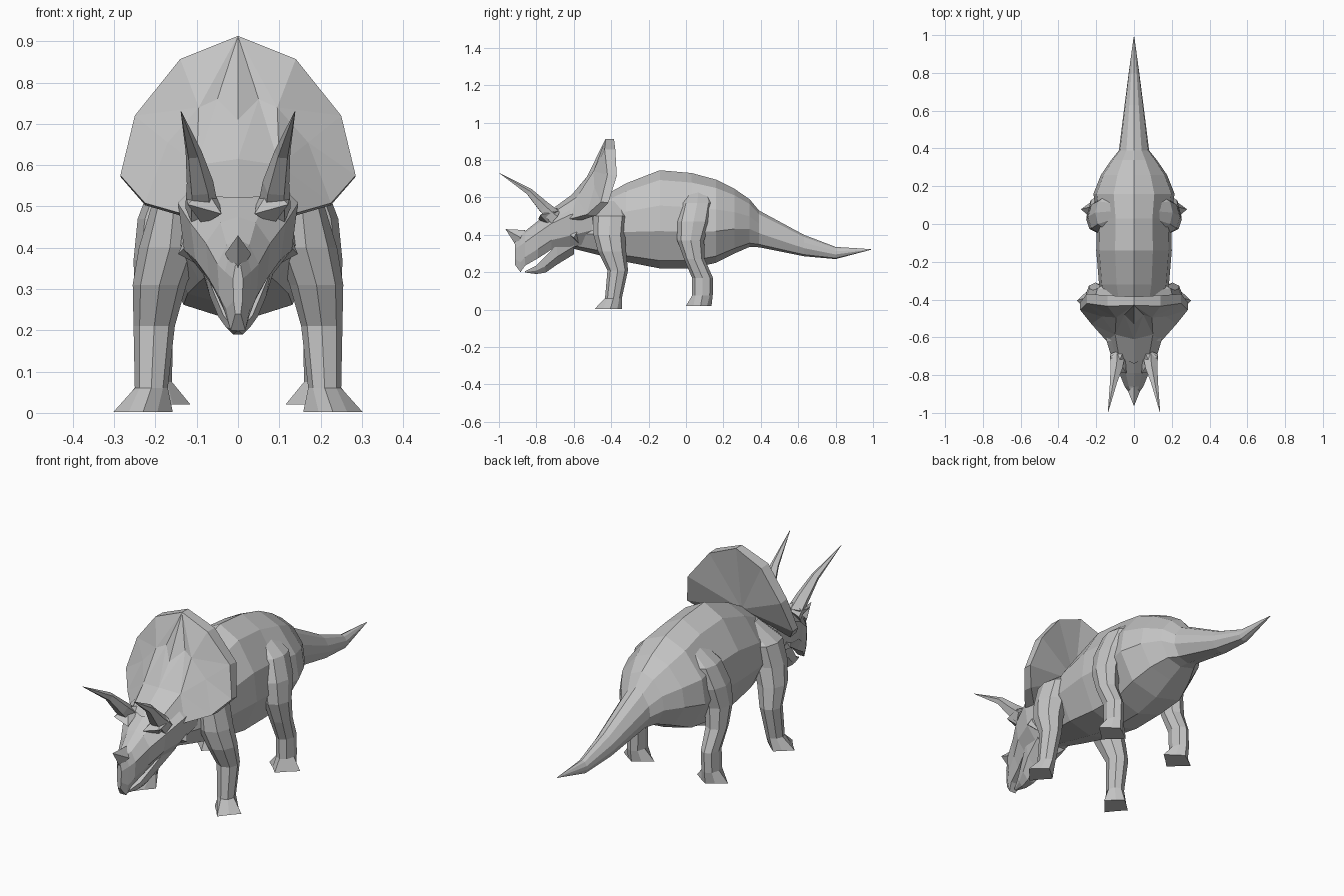
import bpy, bmesh, math
from mathutils import Vector

if "Cube" in bpy.data.objects:
    bpy.data.objects.remove(bpy.data.objects["Cube"])

hide = bpy.data.materials.new("grey_hide")
hide.diffuse_color = (0.55, 0.55, 0.55, 1)
hide.use_nodes = True
hide.node_tree.nodes["Principled BSDF"].inputs["Base Color"].default_value = hide.diffuse_color


def build(name, verts, faces, mirror=False):
    """Flat shaded mesh; mirror adds the x-flipped copy and welds the centre line."""
    bm = bmesh.new()
    for s in ((1, -1) if mirror else (1,)):
        vs = [bm.verts.new((s * x, y, z)) for x, y, z in verts]
        for f in faces:
            bm.faces.new([vs[i] for i in f])
    bmesh.ops.remove_doubles(bm, verts=bm.verts, dist=0.0005)
    bmesh.ops.recalc_face_normals(bm, faces=bm.faces)
    me = bpy.data.meshes.new(name)
    bm.to_mesh(me)
    bm.free()
    me.materials.append(hide)
    ob = bpy.data.objects.new(name, me)
    bpy.context.collection.objects.link(ob)
    return ob


def loft(name, rings, mirror=False):
    """Skin closed rings of equal length and cap both ends."""
    n = len(rings[0])
    verts = [p for r in rings for p in r]
    faces = [tuple(range(n)), tuple(range(len(verts) - n, len(verts)))]
    for k in range(len(rings) - 1):
        for i in range(n):
            j = (i + 1) % n
            faces.append((k * n + i, k * n + j, (k + 1) * n + j, (k + 1) * n + i))
    return build(name, verts, faces, mirror)


def section(y, top, bot, w, shape):
    """Symmetric cross-section from (width, height) fractions, top to bottom."""
    half = [(u * w, y, bot + v * (top - bot)) for u, v in shape]
    return half + [(-x, yy, z) for x, yy, z in half[-2:0:-1]]


# Body and tail: station = y, top, bottom, half width
body_shape = [(0, 1), (.5, .9), (.92, .64), (1, .38), (.66, .08), (0, 0)]
body = [(-.62, .52, .33, .09), (-.48, .585, .295, .14), (-.32, .675, .255, .185),
        (-.14, .745, .22, .20), (.03, .73, .22, .195), (.16, .695, .25, .215),
        (.26, .645, .30, .175), (.34, .59, .335, .12), (.39, .53, .333, .08),
        (.63, .40, .285, .05), (.80, .335, .27, .028), (.99, .323, .32, .002)]
loft("body_and_tail", [section(*s, body_shape) for s in body])

# Skull with hooked beak
skull_shape = [(0, 1), (.55, .93), (1, .68), (.9, .25), (.55, 0), (0, 0)]
skull = [(-.915, .365, .24, .012), (-.885, .41, .20, .032), (-.86, .42, .235, .05),
         (-.79, .475, .275, .078), (-.72, .525, .32, .115), (-.62, .59, .33, .145),
         (-.50, .62, .36, .145)]
loft("skull", [section(*s, skull_shape) for s in skull])

# Lower jaw, slightly open
jaw_shape = [(0, 1), (1, 1), (.85, .4), (.35, 0), (0, 0)]
jaw = [(-.86, .205, .198, .008), (-.80, .235, .19, .035), (-.75, .285, .198, .056),
       (-.69, .345, .24, .08), (-.60, .40, .295, .10)]
loft("lower_jaw", [section(*s, jaw_shape) for s in jaw])

# Nose horn: four-sided spike
build("nose_horn",
      [(0, -.965, .43), (0, -.86, .425), (.032, -.885, .385), (0, -.905, .335), (-.032, -.885, .385)],
      [(0, 1, 2), (0, 2, 3), (0, 3, 4), (0, 4, 1), (1, 2, 3, 4)])


def tube(name, path, sides):
    """Tapered limb through points (x, y, z, radius), rings square to the path."""
    rings = []
    d = (Vector(path[-1][:3]) - Vector(path[0][:3])).normalized()
    a = d.cross(Vector((1, 0, 0))).normalized()
    b = d.cross(a)
    for x, y, z, r in path:
        rings.append([tuple(Vector((x, y, z)) + r * (a * math.cos(t) + b * math.sin(t)))
                      for t in (2 * math.pi * i / sides for i in range(sides))])
    return loft(name, rings, True)


# Brow horns
tube("brow_horns", [(.088, -.70, .49, .042), (.092, -.765, .55, .034),
                    (.108, -.84, .63, .02), (.138, -.998, .73, .001)], 5)

# Brow ridges around the eyes: top, bottom, then four corners
build("brow_ridges",
      [(.08, -.73, .545), (.085, -.73, .455), (.04, -.79, .482), (.122, -.78, .505),
       (.125, -.70, .522), (.05, -.66, .535)],
      [(t, 2 + i, 2 + (i + 1) % 4) for t in (0, 1) for i in range(4)], True)

# Small cheek points below the frill
build("cheek_points",
      [(.145, -.60, .385), (.09, -.68, .44), (.11, -.55, .47), (.08, -.57, .35)],
      [(0, 1, 2), (0, 2, 3), (0, 3, 1), (1, 2, 3)], True)

# Frill: half surface, 0-3 centre ridge, 4-7 inner folds, 8-12 rim,
# 13-18 back rim, 19 back hub, 20 groove beside the ridge
frill = [(0, -.74, .52), (0, -.61, .615), (0, -.53, .71), (0, -.43, .913),
         (.08, -.70, .525), (.10, -.585, .60), (.095, -.495, .74), (.17, -.49, .655),
         (.14, -.435, .857), (.25, -.42, .72), (.285, -.455, .575), (.225, -.53, .508),
         (.145, -.62, .485),
         (0, -.385, .913), (.14, -.378, .855), (.25, -.37, .715), (.285, -.415, .572),
         (.225, -.48, .503), (.13, -.57, .475), (0, -.43, .60), (.05, -.48, .76)]
faces = [(0, 1, 5, 4), (1, 2, 20), (1, 20, 5), (5, 20, 6), (2, 3, 20), (3, 6, 20),
         (3, 8, 6), (6, 8, 9), (6, 9, 7), (6, 7, 5), (7, 9, 10), (7, 10, 11), (5, 7, 11),
         (5, 11, 12), (4, 5, 12), (0, 4, 12, 18, 19)]
rim = [3, 8, 9, 10, 11, 12]
for i in range(5):
    faces.append((rim[i], rim[i + 1], 14 + i, 13 + i))
    faces.append((13 + i, 14 + i, 19))
build("frill", frill, faces, True)


def leg(name, levels, foot):
    """Eight-sided leg from (x, y, z, rx, ry) levels, ending in a star of pointed toes."""
    rings = [[(x + rx * math.cos(i * math.pi / 4), y + ry * math.sin(i * math.pi / 4), z)
              for i in range(8)] for x, y, z, rx, ry in levels]
    x, y, z, rx, ry = foot
    toes = [1, .62, .75, .62, 1, .68, 1, .68]
    rings.append([(x + t * rx * math.cos(i * math.pi / 4), y + t * ry * math.sin(i * math.pi / 4), z)
                  for i, t in enumerate(toes)])
    return loft(name, rings, True)


# Front legs, shoulders sunk into the chest
leg("front_legs",
    [(.07, -.39, .58, .03, .05), (.155, -.405, .50, .055, .09), (.165, -.41, .40, .075, .085),
     (.19, -.395, .31, .065, .075), (.203, -.365, .21, .05, .055), (.21, -.388, .06, .04, .045)],
    (.23, -.405, .002, .072, .085))

# Hind legs, thighs sunk into the hips
leg("hind_legs",
    [(.06, .07, .66, .03, .05), (.155, .06, .57, .05, .085), (.183, .04, .47, .06, .09),
     (.195, .025, .37, .058, .072), (.20, .045, .27, .05, .055), (.198, .088, .17, .04, .056),
     (.20, .088, .075, .04, .055)],
    (.198, .078, .02, .083, .078))
